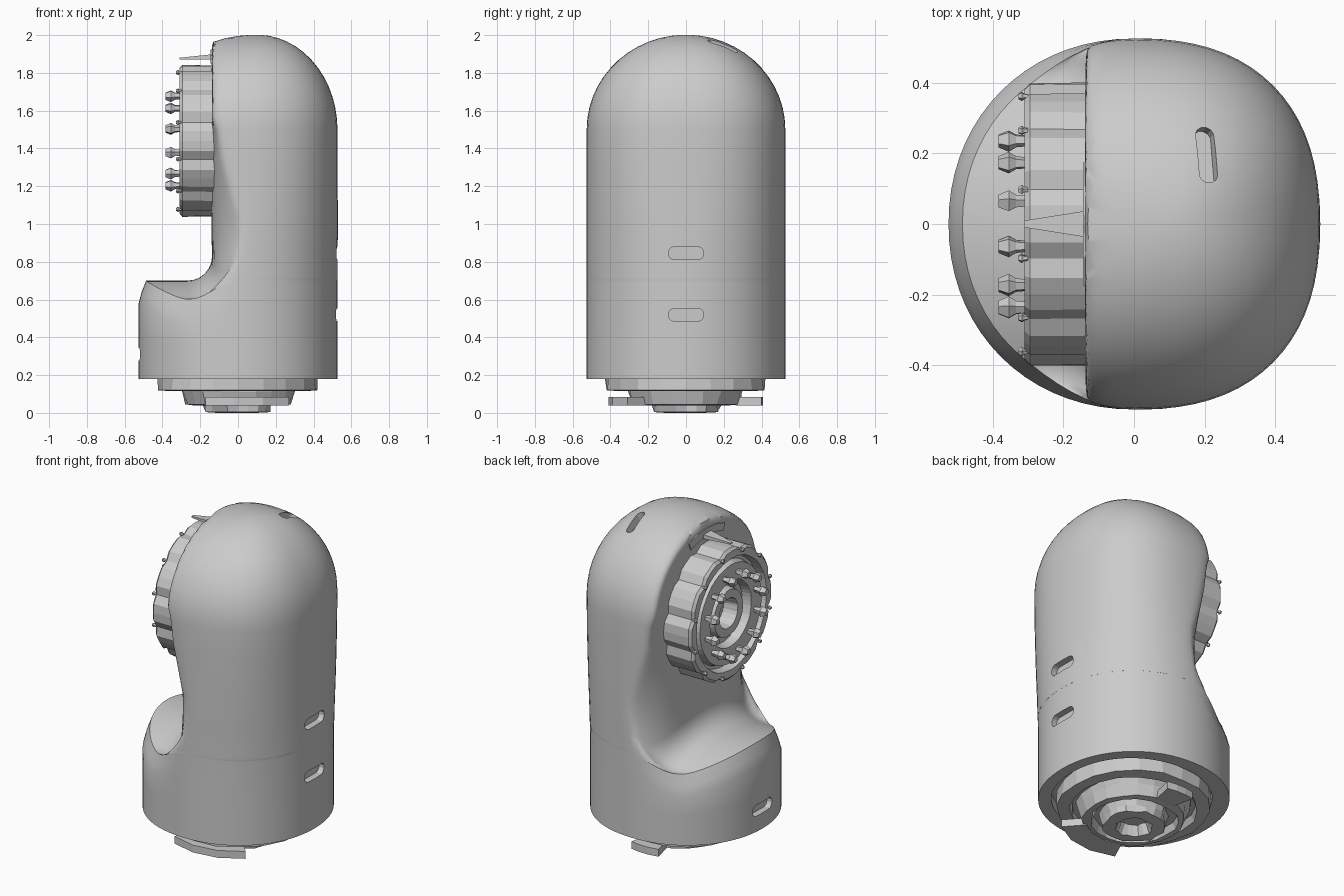
import bpy, bmesh, math, random
from mathutils import Matrix, Vector

if "Cube" in bpy.data.objects:
    bpy.data.objects.remove(bpy.data.objects["Cube"])

random.seed(4)
R = 0.526
JZ = 1.44          # height of the side joint axis
grey = bpy.data.materials.new("light_grey")
grey.diffuse_color = (0.6, 0.6, 0.6, 1)
grey.use_nodes = True
grey.node_tree.nodes["Principled BSDF"].inputs["Base Color"].default_value = grey.diffuse_color


def finish(name, bm, angle=None):
    bmesh.ops.recalc_face_normals(bm, faces=bm.faces)
    me = bpy.data.meshes.new(name)
    bm.to_mesh(me)
    bm.free()
    me.materials.append(grey)
    ob = bpy.data.objects.new(name, me)
    bpy.context.collection.objects.link(ob)
    if angle:
        bpy.ops.object.select_all(action='DESELECT')
        bpy.context.view_layer.objects.active = ob
        ob.select_set(True)
        bpy.ops.object.shade_smooth_by_angle(angle=math.radians(angle))
    return ob


def loft(bm, rings):
    """Skin a list of point rings and cap both ends."""
    vs = [[bm.verts.new(p) for p in ring] for ring in rings]
    n = len(vs[0])
    for a, b in zip(vs, vs[1:]):
        for i in range(n):
            j = (i + 1) % n
            bm.faces.new((a[i], a[j], b[j], b[i]))
    bm.faces.new(vs[0])
    bm.faces.new(vs[-1])


def smoothstep(a, b, t):
    t = min(1, max(0, (t - a) / (b - a)))
    return t * t * (3 - 2 * t)


def body_ring(z, scale=1, cut=None, soft=0.0, taper=0.0, bulge=0.0):
    """Round outline; the -x side tapers in and is softly clamped to a flat at x = cut."""
    pts = []
    cx = 0.1 * (1 - scale)
    square = 0.95 - 0.11 * smoothstep(0.5, 1.5, z)
    sag = 0.17 * smoothstep(0.25, 0.66, z) * (1 - smoothstep(0.72, 1.2, z))
    for i in range(72):
        a = 2 * math.pi * i / 72
        c, s = math.cos(a), math.sin(a)
        p = square if c > 0 else 0.96
        x = R * scale * math.copysign(abs(c) ** p, c)
        y = R * scale * math.copysign(abs(s) ** p, s)
        w = smoothstep(0, 0.35, -x)
        k = 1 - taper * w
        x, y = cx + x * k, y * k
        if cut is not None:
            lim = cut + bulge * (abs(y) / R) ** 4
            x = 0.5 * (x + lim + math.sqrt((x - lim) ** 2 + soft ** 2))
        pts.append((x, y, z - sag * w * (y / R) ** 2))
    return pts


# Body shell: round base, sagging step with fillet, flat-sided neck, dome
rings = [body_ring(0.24, 0.84), body_ring(0.18, 0.84), body_ring(0.18), body_ring(0.4),
         body_ring(0.58), body_ring(0.64, taper=0.03), body_ring(0.7, taper=0.075),
         body_ring(0.7, 1, -0.27, 0.04, 0.075)]
for k in range(1, 7):
    a = math.pi / 2 * k / 6
    rings.append(body_ring(0.83 - 0.13 * math.cos(a), 1, -0.27 + 0.13 * math.sin(a),
                           0.06, 0.07, 0.12 * k / 6))
for z, soft, taper, bulge in ((0.95, 0.08, 0.05, 0.14), (1.05, 0.08, 0.04, 0.14),
                              (1.2, 0.07, 0.02, 0.09), (1.35, 0.06, 0.01, 0.05), (1.5, 0.05, 0, 0.03)):
    rings.append(body_ring(z, 1, -0.145, soft, taper, bulge))
for k in range(1, 14):
    a = math.pi / 2 * k / 13.3
    rings.append(body_ring(1.5 + 0.502 * math.sin(a), math.cos(a), -0.14, 0.04 * math.cos(a)))
bm = bmesh.new()
loft(bm, rings)
body = finish("body_shell", bm, 50)


def capsule_cutter(name, loc, axis, size):
    """Rounded slot cutter, long along y, pushed in along the given axis."""
    length, width, depth = size
    r = width / 2
    pts = []
    for i in range(12):
        a = 2 * math.pi * (i + 0.5) / 12
        u = r * math.cos(a) + math.copysign(length / 2 - r, math.cos(a))
        pts.append((u, r * math.sin(a)))
    d = Vector(axis).normalized()
    side = Vector((0, 1, 0))
    side = (side - d * side.dot(d)).normalized()
    up = d.cross(side)
    b = bmesh.new()
    loft(b, [[Vector(loc) + side * u + up * v + d * t for u, v in pts] for t in (-depth, depth)])
    ob = finish(name, b)
    ob.hide_render = True
    ob.hide_viewport = True
    mod = body.modifiers.new(name, 'BOOLEAN')
    mod.operation = 'DIFFERENCE'
    mod.solver = 'EXACT'
    mod.object = ob


# Recessed cable slots
capsule_cutter("slot_cutter_upper", (R, 0, 0.845), (1, 0, 0), (0.19, 0.07, 0.04))
capsule_cutter("slot_cutter_lower", (R, 0, 0.52), (1, 0, 0), (0.19, 0.07, 0.04))
capsule_cutter("slot_cutter_rear", (-R, 0, 0.31), (1, 0, 0), (0.19, 0.07, 0.04))
capsule_cutter("slot_cutter_dome", (0.205, 0.195, 1.94), (0.25, 0.35, 1), (0.17, 0.055, 0.04))


def lathe(name, profile, sides, matrix, jitter=0.0, gear=False):
    """Faceted turning of (radius, height) points about local z."""
    b = bmesh.new()
    rs = []
    for r, h in profile:
        ring = []
        for i in range(sides):
            a = 2 * math.pi * i / sides
            q = r + random.uniform(-jitter, jitter)
            if gear and r > 0.37 and i % 4 == 0:
                q -= 0.02
            ring.append(matrix @ Vector((q * math.cos(a), q * math.sin(a), h)))
        rs.append(ring)
    loft(b, rs)
    return finish(name, b)


# Stepped mounting flange under the base
lathe("bottom_flange", [(0.425, 0.22), (0.425, 0.12), (0.36, 0.115), (0.34, 0.15), (0.32, 0.15),
                        (0.305, 0.11), (0.285, 0.045), (0.24, 0.04), (0.23, 0.08), (0.19, 0.08),
                        (0.18, 0.04), (0.172, 0.004), (0.1, 0.0), (0.08, 0.06)],
      20, Matrix.Identity(4), 0.011)

# Clip plates on the front and back of the flange
for name, mid, half in (("front_flange_clip", -82, 33), ("back_flange_clip", 90, 13)):
    bm = bmesh.new()
    arc = [math.radians(mid + half * f) for f in (-1, -0.33, 0.33, 1)]
    outline = [(0.41 * math.cos(a), 0.41 * math.sin(a)) for a in arc]
    outline += [(0.27 * math.cos(a), 0.27 * math.sin(a)) for a in reversed(arc)]
    loft(bm, [[(x, y, z) for x, y in outline] for z in (0.04, 0.085)])
    finish(name, bm)

# Toothed joint wheel on the flat side, local z pointing to -x
side = (Matrix.Translation((0, 0, JZ)) @ Matrix.Rotation(-math.pi / 2, 4, 'Y')
        @ Matrix.Rotation(math.radians(15), 4, 'Z'))
lathe("joint_wheel", [(0.40, 0.10), (0.40, 0.295), (0.385, 0.31), (0.34, 0.31), (0.33, 0.26),
                      (0.31, 0.26), (0.30, 0.305), (0.20, 0.305), (0.19, 0.25), (0.15, 0.25),
                      (0.14, 0.29), (0.09, 0.29), (0.08, 0.2)], 48, side, 0.002, True)

# Ring of bolts and rim studs on the wheel face
for name, radius, size, lo, hi in (("joint_bolt", 0.245, 0.032, 0.30, 0.385),
                                   ("rim_stud", 0.375, 0.014, 0.30, 0.327)):
    bm = bmesh.new()
    for i in range(12):
        m = side @ Matrix.Rotation(math.radians(30 * i), 4, 'Z') @ Matrix.Translation((radius, 0, 0))
        steps = ((0.5, lo), (0.6, lo + 0.4 * (hi - lo)), (1, hi - 0.35 * (hi - lo)), (0.6, hi))
        loft(bm, [[m @ Vector((size * f * math.cos(k * 1.2566 + i), size * f * math.sin(k * 1.2566 + i), h))
                   for k in range(5)] for f, h in steps])
    finish(name, bm)

# Collar fragment over the wheel and a thin tab
bm = bmesh.new()
arc = [math.radians(d) for d in (-21, -11, 0, 11, 21)]
outline = [(0.44 * math.sin(a), JZ + 0.44 * math.cos(a)) for a in arc]
outline += [(0.485 * math.sin(a), JZ + 0.485 * math.cos(a)) for a in reversed(arc)]
loft(bm, [[(x, y, z) for y, z in outline] for x in (-0.145, -0.09)])
finish("joint_collar", bm)
bm = bmesh.new()
loft(bm, [[(-0.31, -0.01, z), (-0.31, 0.01, z), (-0.12, 0.04, z + t), (-0.12, -0.04, z + t)]
          for z, t in ((1.872, 0.0), (1.88, 0.02))])
finish("joint_tab", bm)
